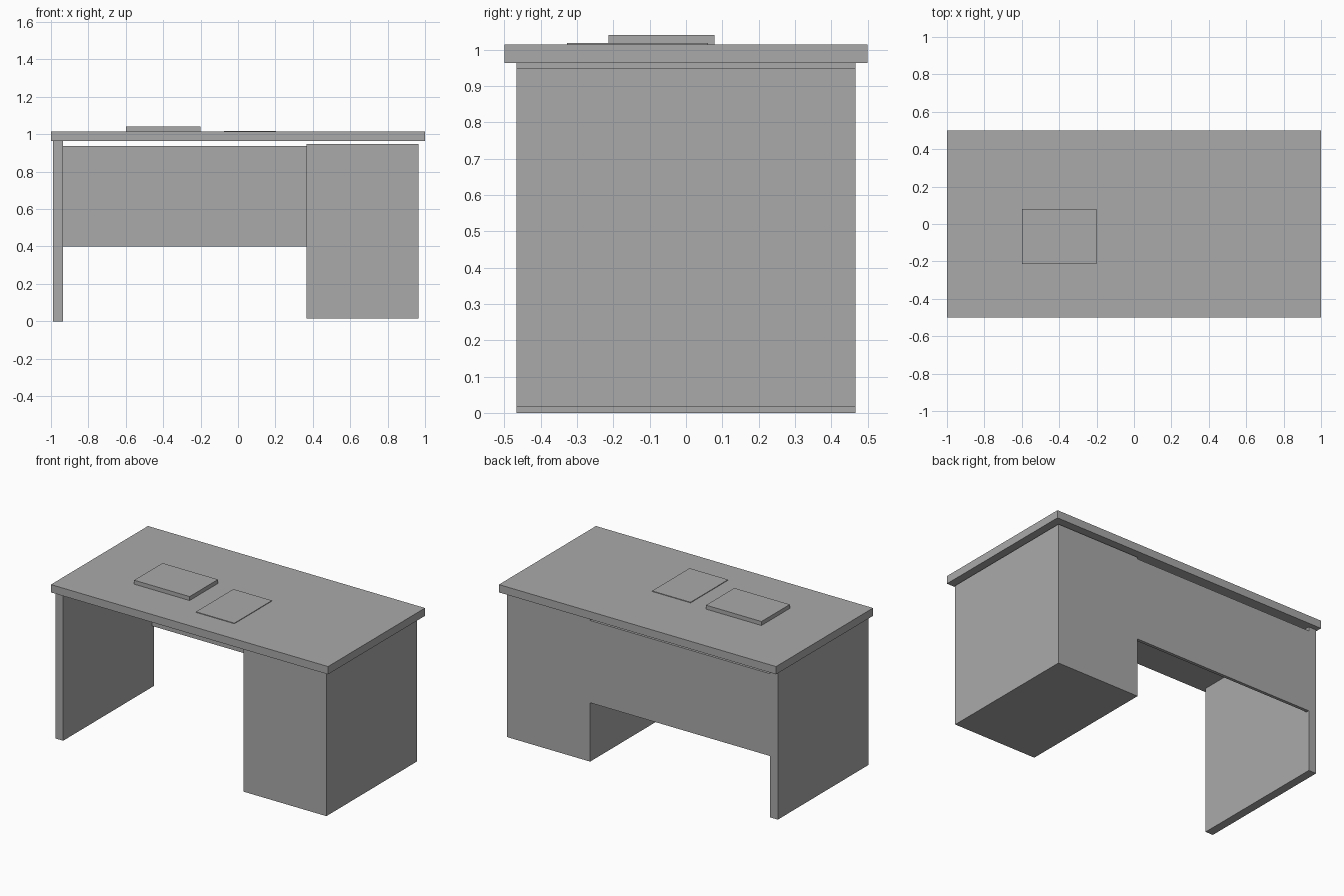
import bpy
import bmesh

default = bpy.data.objects.get("Cube")
if default:
    bpy.data.objects.remove(default, do_unlink=True)

# Single grey finish
grey = bpy.data.materials.new("plain grey")
grey.use_nodes = True
colour = (0.4, 0.4, 0.4, 1)
grey.diffuse_color = colour
grey.node_tree.nodes["Principled BSDF"].inputs["Base Color"].default_value = colour


def box(name, x, y, z):
    """Flat-faced box spanning the given (low, high) ranges."""
    bm = bmesh.new()
    bmesh.ops.create_cube(bm, size=1)
    for v in bm.verts:
        v.co = [r[0] if c < 0 else r[1] for r, c in zip((x, y, z), v.co)]
    mesh = bpy.data.meshes.new(name)
    bm.to_mesh(mesh)
    bm.free()
    mesh.materials.append(grey)
    obj = bpy.data.objects.new(name, mesh)
    bpy.context.collection.objects.link(obj)
    return obj


TOP = 1.014      # height of the work surface
UNDER = 0.963    # underside of the desktop
DEPTH = (-0.467, 0.467)
LEG_INNER = -0.935
DRAWERS = 0.365

# Desktop slab
box("desktop", (-1, 1), (-0.5, 0.5), (UNDER, TOP))

# Supports: thin panel on the right, drawer unit on the left
box("side_panel", (-0.99, LEG_INNER), DEPTH, (0, UNDER))
box("drawer_pedestal", (DRAWERS, 0.965), DEPTH, (0.016, 0.948))

# Modesty panel flush with the back
box("modesty_panel", (LEG_INNER, DRAWERS), (DEPTH[1] - 0.02, DEPTH[1]), (0.4, 0.937))

# Items lying on the desktop
box("book", (-0.6, -0.2), (-0.213, 0.079), (TOP, 1.04))
box("paper_sheet", (-0.075, 0.203), (-0.327, 0.06), (TOP, TOP + 0.004))
